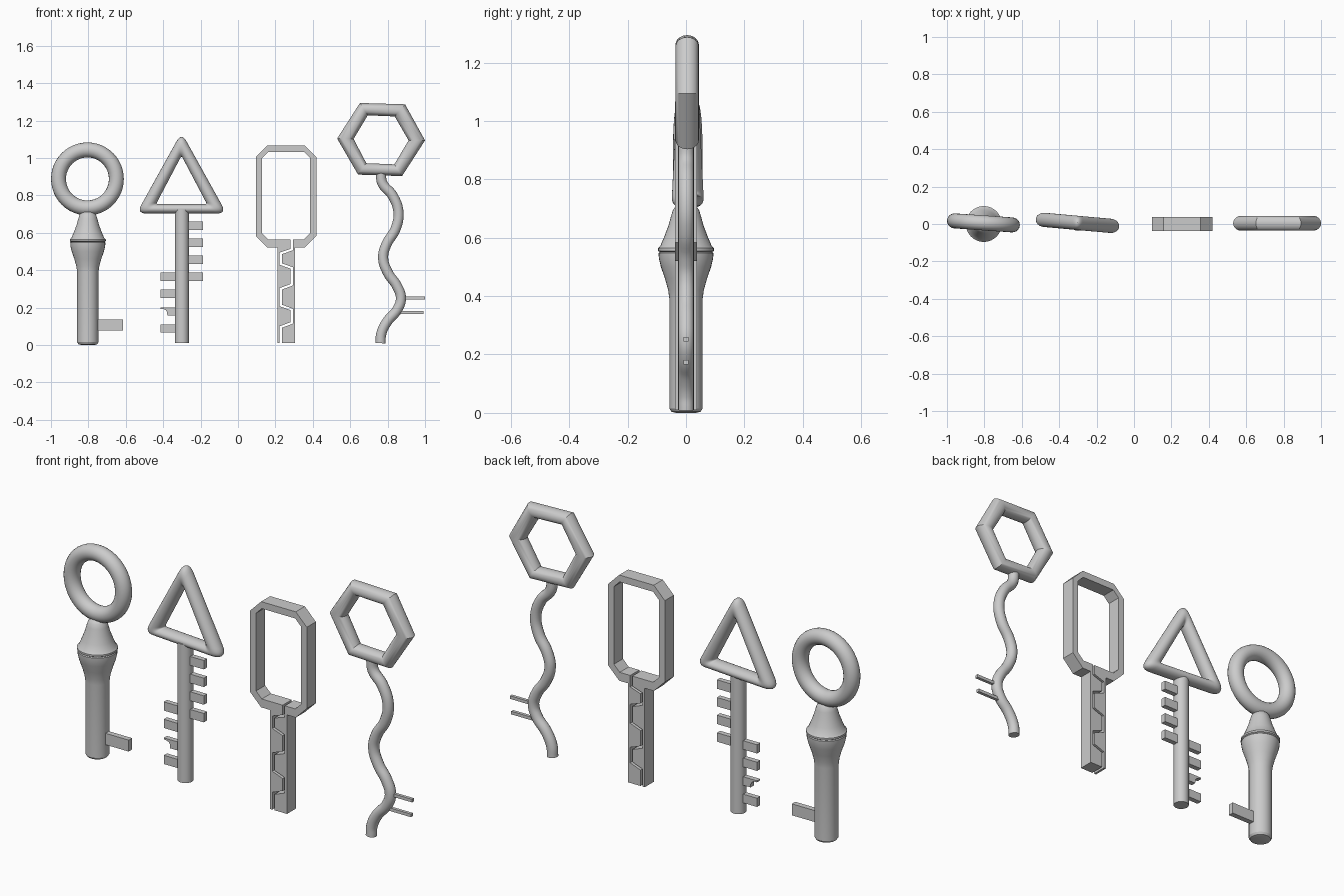
import bpy, bmesh
from math import pi, sin, cos, radians
from mathutils import Vector, Matrix

if "Cube" in bpy.data.objects:
    bpy.data.objects.remove(bpy.data.objects["Cube"])


def finish(name, bm, turn=0, at=(0, 0, 0), smooth=True):
    bmesh.ops.recalc_face_normals(bm, faces=bm.faces[:])
    me = bpy.data.meshes.new(name)
    bm.to_mesh(me)
    bm.free()
    if smooth:
        me.polygons.foreach_set("use_smooth", [True] * len(me.polygons))
        me.set_sharp_from_angle(angle=radians(32))
    ob = bpy.data.objects.new(name, me)
    bpy.context.collection.objects.link(ob)
    ob.rotation_euler.z = turn
    ob.location = at
    return ob


def loft(name, rings, closed, **kw):
    """Skin a list of point rings; closed joins last to first, else ends are capped."""
    bm = bmesh.new()
    loops = [[bm.verts.new(p) for p in r] for r in rings]
    n = len(loops[0])
    pairs = list(zip(loops, loops[1:]))
    if closed:
        pairs.append((loops[-1], loops[0]))
    for a, b in pairs:
        for j in range(n):
            k = (j + 1) % n
            bm.faces.new((a[j], a[k], b[k], b[j]))
    if not closed:
        bm.faces.new(loops[0])
        bm.faces.new(loops[-1])
    return finish(name, bm, **kw)


def lathe(name, x, profile, n=32):
    return loft(name, [[(x + r * cos(2 * pi * j / n), r * sin(2 * pi * j / n), z)
                        for j in range(n)] for r, z in profile], False)


def round_bow(name, outer, inner, depth, n=24, **kw):
    """Bow with elliptical section between matching outer and inner outlines."""
    rings = []
    for (ox, oz), (ix, iz) in zip(outer, inner):
        ring = []
        for j in range(n):
            a = 2 * pi * j / n
            t = 0.5 + 0.5 * cos(a)
            ring.append((ix + (ox - ix) * t, depth * sin(a), iz + (oz - iz) * t))
        rings.append(ring)
    return loft(name, rings, True, **kw)


def plate(name, pts, half):
    """Flat outline in x-z given thickness in y."""
    bm = bmesh.new()
    f = bm.faces.new([bm.verts.new((x, -half, z)) for x, z in pts])
    ext = bmesh.ops.extrude_face_region(bm, geom=[f], use_keep_orig=True)
    bmesh.ops.translate(bm, vec=(0, 2 * half, 0),
                        verts=[v for v in ext["geom"] if isinstance(v, bmesh.types.BMVert)])
    bmesh.ops.triangulate(bm, faces=[f for f in bm.faces if len(f.verts) > 4])
    return finish(name, bm, smooth=False)


def bar(name, x0, x1, z0, z1, half):
    return plate(name, [(x0, z0), (x1, z0), (x1, z1), (x0, z1)], half)


def rounded(corners, cut, n=6):
    """Round each corner with a small quadratic arc."""
    out = []
    for i, c in enumerate(corners):
        p = Vector(c)
        a = p + (Vector(corners[i - 1]) - p).normalized() * cut
        b = p + (Vector(corners[(i + 1) % len(corners)]) - p).normalized() * cut
        for k in range(n + 1):
            t = k / n
            out.append(tuple(a * (1 - t) ** 2 + p * 2 * t * (1 - t) + b * t * t))
    return out


# Key with round bow: turned shank, ring, single bit
lathe("round_key_shank", -0.803, [
    (0.035, 0.0), (0.05, 0.004), (0.057, 0.015), (0.057, 0.39), (0.061, 0.42), (0.072, 0.46),
    (0.086, 0.50), (0.093, 0.53), (0.094, 0.547), (0.090, 0.551), (0.096, 0.555),
    (0.096, 0.564), (0.088, 0.572), (0.074, 0.605), (0.060, 0.642), (0.051, 0.675),
    (0.044, 0.697), (0.032, 0.71), (0.015, 0.715)])
rings = []
for i in range(48):
    a = 2 * pi * i / 48
    rings.append([((0.155 + 0.04 * cos(2 * pi * j / 20)) * cos(a), 0.04 * sin(2 * pi * j / 20),
                   (0.155 + 0.04 * cos(2 * pi * j / 20)) * sin(a)) for j in range(20)])
loft("round_key_bow", rings, True, turn=-0.07, at=(-0.805, 0.006, 0.888))
bar("round_key_bit", -0.76, -0.615, 0.077, 0.136, 0.014)

# Key with triangular bow: straight shank with two rows of teeth
lathe("triangle_key_shank", -0.30, [(0.037, 0.01), (0.037, 0.725)])
round_bow("triangle_key_bow",
          rounded([(-0.242, 0.703), (0.242, 0.703), (0, 1.137)], 0.055),
          rounded([(-0.137, 0.753), (0.137, 0.753), (0, 1.012)], 0.012),
          0.038, turn=-0.09, at=(-0.302, 0.006, 0))
for i in range(4):
    z = 0.342 + 0.0912 * i
    bar(f"triangle_key_right_tooth_{i}", -0.28, -0.186, z, z + 0.046, 0.013)
for i, z in enumerate((0.342, 0.252, 0.066)):
    bar(f"triangle_key_left_tooth_{i}", -0.32, -0.415, z, z + 0.045, 0.013)
plate("triangle_key_chipped_tooth", [
    (-0.32, 0.157), (-0.378, 0.157), (-0.379, 0.175), (-0.386, 0.186), (-0.397, 0.192),
    (-0.415, 0.193), (-0.415, 0.201), (-0.32, 0.201)], 0.013)

# Key with octagonal bow: one plate split by a zigzag slit (x, z, side of tooth)
slit = [(0.287, 0.565, 0), (0.287, 0.51, 1), (0.228, 0.49, 1), (0.228, 0.433, -1),
        (0.287, 0.412, -1), (0.287, 0.322, 1), (0.228, 0.30, 1), (0.228, 0.212, -1),
        (0.287, 0.19, -1), (0.287, 0.118, 1), (0.228, 0.096, 1), (0.228, 0.01, 0)]
left = [(x - 0.006, z + 0.004 * s) for x, z, s in slit]
right = [(x + 0.006, z - 0.004 * s) for x, z, s in slit]


def octagon(x0, x1, z0, z1, c):
    return [(x1 - c, z0), (x1, z0 + c), (x1, z1 - c), (x1 - c, z1),
            (x0 + c, z1), (x0, z1 - c), (x0, z0 + c), (x0 + c, z0)]


outer = octagon(0.095, 0.419, 0.521, 1.067, 0.063)
inner = octagon(0.129, 0.386, 0.565, 1.032, 0.033)
plate("octagon_key", right + [(0.306, 0.01), (0.306, 0.521)] + outer
      + [(0.21, 0.521), (0.21, 0.01)] + left[::-1] + inner[::-1], 0.037)

# Key with hexagonal bow: wavy shank and two thin prongs
hex_out = [(0.53, 1.104), (0.652, 1.294), (0.893, 1.287), (1.0, 1.094), (0.877, 0.903), (0.642, 0.911)]
hex_in = [(0.618, 1.102), (0.694, 1.228), (0.838, 1.222), (0.912, 1.094), (0.836, 0.966), (0.686, 0.972)]
round_bow("hexagon_key_bow", hex_out, hex_in, 0.04, at=(0, 0.004, 0))
wave = [(0.764, 0.93), (0.772, 0.865), (0.826, 0.80), (0.858, 0.71), (0.842, 0.62), (0.792, 0.535),
        (0.776, 0.465), (0.802, 0.385), (0.85, 0.315), (0.871, 0.25), (0.852, 0.19),
        (0.797, 0.125), (0.766, 0.06), (0.762, 0.01)]
cu = bpy.data.curves.new("hexagon_key_shank", "CURVE")
cu.dimensions = "3D"
cu.bevel_depth = 0.027
cu.bevel_resolution = 6
cu.resolution_u = 6
cu.use_fill_caps = True
sp = cu.splines.new("BEZIER")
sp.bezier_points.add(len(wave) - 1)
for bp, (x, z) in zip(sp.bezier_points, wave):
    bp.co = (x, 0, z)
    bp.handle_left_type = bp.handle_right_type = "AUTO"
bpy.context.collection.objects.link(bpy.data.objects.new("hexagon_key_shank", cu))
bar("hexagon_key_upper_prong", 0.87, 1.0, 0.244, 0.26, 0.008)
bar("hexagon_key_lower_prong", 0.85, 0.993, 0.166, 0.182, 0.008)
